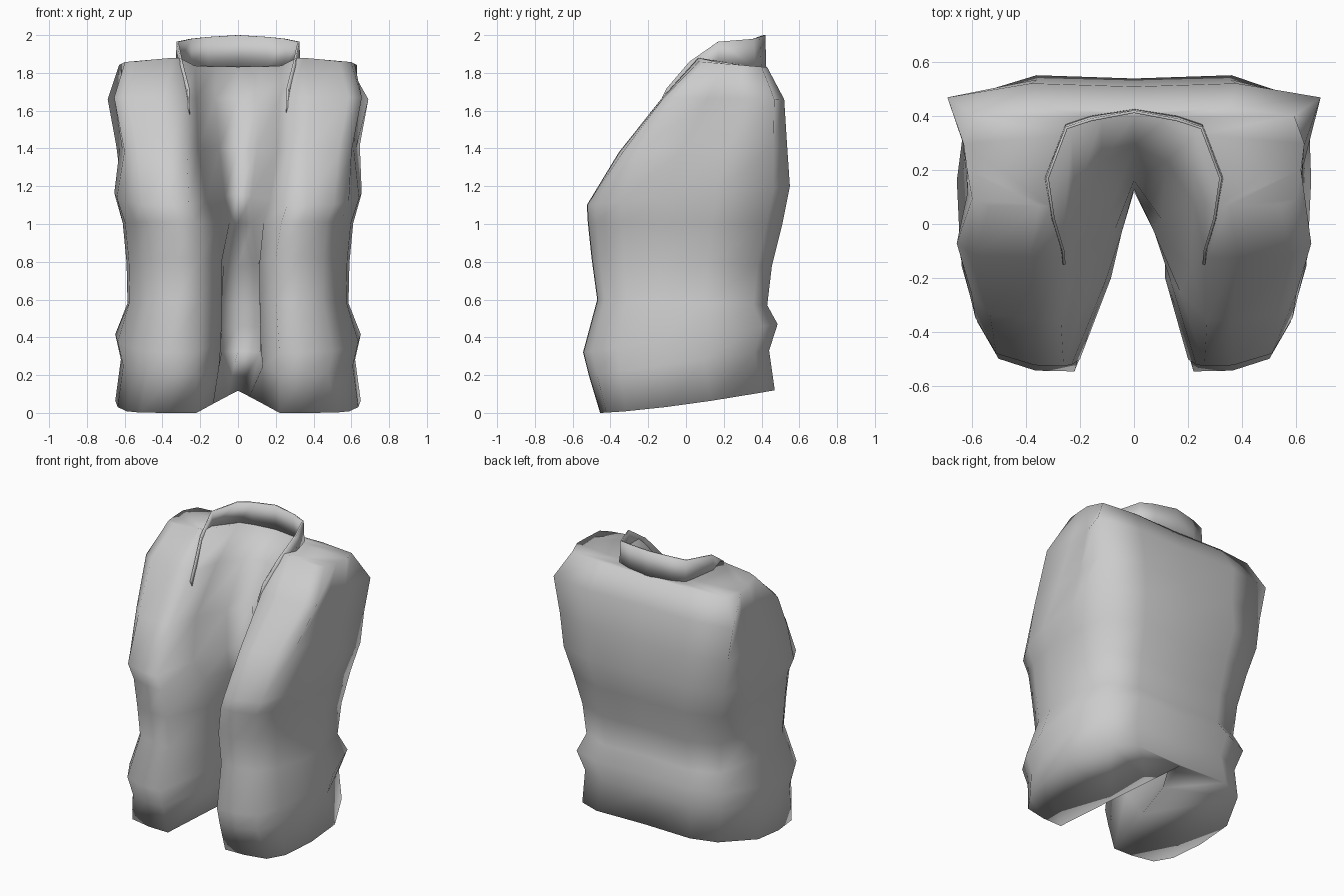
import bpy, bmesh, math

grey = bpy.data.materials.new("plain grey")
grey.diffuse_color = (0.6, 0.6, 0.6, 1)


def finish(name, bm, angle):
    bmesh.ops.recalc_face_normals(bm, faces=bm.faces)
    me = bpy.data.meshes.new(name)
    bm.to_mesh(me)
    bm.free()
    me.materials.append(grey)
    ob = bpy.data.objects.new(name, me)
    bpy.context.collection.objects.link(ob)
    bpy.ops.object.select_all(action='DESELECT')
    ob.select_set(True)
    bpy.context.view_layer.objects.active = ob
    bpy.ops.object.shade_smooth_by_angle(angle=math.radians(angle))
    return ob


# Vest body levels: front z, back z, half width, front y, back y,
# rear width factor, squareness, armhole inset
LEVELS = [
    (0.00, 0.12, 0.65, -0.46, 0.47, 0.80, 0.3, 1.0),
    (0.20, 0.33, 0.62, -0.52, 0.44, 0.84, 0.0, 1.0),
    (0.32, 0.47, 0.65, -0.55, 0.485, 0.86, 0.0, 1.0),
    (0.60, 0.57, 0.585, -0.475, 0.43, 0.88, 0.0, 1.0),
    (0.82, 0.78, 0.59, -0.505, 0.455, 0.90, 0.0, 1.0),
    (1.01, 1.00, 0.61, -0.525, 0.51, 0.93, 0.0, 1.0),
    (1.10, 1.20, 0.655, -0.53, 0.55, 0.94, 0.1, 1.0),
    (1.38, 1.42, 0.645, -0.36, 0.535, 1.00, 0.7, 0.97),
    (1.67, 1.66, 0.69, -0.13, 0.52, 1.00, 1.0, 0.91),
    (1.86, 1.83, 0.63, 0.06, 0.43, 0.94, 1.0, 1.0),
]
# Front opening per level: centre depth y, inner x, y, middle x, y, edge x
OPENING = [
    (0.45, 0.06, 0.21, 0.13, -0.08, 0.22),
    (0.42, 0.10, 0.38, 0.115, -0.20, 0.22),
    (0.42, 0.10, 0.38, 0.105, -0.20, 0.22),
    (0.39, 0.10, 0.36, 0.10, -0.20, 0.20),
    (0.38, 0.09, 0.34, 0.10, -0.20, 0.20),
    (0.12, 0.06, -0.03, 0.12, -0.21, 0.23),
    (0.13, 0.07, -0.02, 0.17, -0.25, 0.26),
    (0.16, 0.10, 0.02, 0.21, -0.16, 0.27),
    (0.29, 0.12, 0.23, 0.22, 0.08, 0.27),
    (0.40, 0.12, 0.39, 0.23, 0.33, 0.31),
]
bm = bmesh.new()
rings = []
for i, ((zf, zb, w, f, b, k, q, up), (n, ix, iy, mx, my, ex)) in enumerate(zip(LEVELS, OPENING)):
    s = b - f
    half = [(ix, iy), (mx, my), (ex, f + 0.005), (0.56 * w, f + 0.008),
            ((0.77 + 0.08 * q) * w, f + (0.05 - 0.03 * q) * s),
            ((0.89 + 0.06 * q) * w, f + (0.18 - 0.09 * q) * s),
            (0.98 * w * up, f + 0.38 * s),
            (w * up, f + 0.64 * s), (k * w, f + 0.92 * s), (0.55 * w, b)]
    left = [(-x, y) for x, y in reversed(half)]
    if 0 < i < 6:                            # slightly off-centre opening
        half[:2] = [(x + 0.015, y) for x, y in half[:2]]
        left[-2:] = [(x + 0.015, y) for x, y in left[-2:]]
    pts = [(0, n)] + half + [(0, b - 0.012)] + left
    ring = []
    for x, y in pts:
        p = 1.4 if i == 0 and abs(x) > 0.21 else 1.0
        z = zf + (zb - zf) * max(0, (y - f) / s) ** p
        if i == 9 and 0.3 < abs(x) < 0.36 and y < 0.2:
            z += 0.02                        # shoulder rises to the neck
        ring.append(bm.verts.new((x, y, z)))
    rings.append(ring)
N = len(rings[0])
for lo, hi in zip(rings, rings[1:]):
    for j in range(N):
        r = (j + 1) % N
        bm.faces.new((lo[j], lo[r], hi[r], hi[j]))
# underside and shoulder caps: strips joining front columns to back columns
H = N // 2
for r in (rings[0], rings[-1]):
    for side in (r[:H + 1], [r[0]] + r[:H - 1:-1]):
        a, c = 0, H
        while c - a > 2:
            bm.faces.new((side[a], side[a + 1], side[c - 1], side[c]))
            a, c = a + 1, c - 1
        if c - a == 2:
            bm.faces.new((side[a], side[a + 1], side[c]))
finish("vest_body", bm, 180)

# Standing collar running down into the lapel tips
TOP = [(0, .415, 2.0), (.16, .385, 1.99), (.25, .355, 1.98), (.32, .17, 1.965),
       (.298, .02, 1.86), (.262, -.10, 1.72), (.258, -.15, 1.62)]
BASE = [(0, .42, 1.83), (.16, .395, 1.82), (.25, .365, 1.82), (.325, .17, 1.85),
        (.305, .03, 1.76), (.272, -.07, 1.66), (.26, -.14, 1.58)]


def both(p):
    return [(-x, y, z) for x, y, z in reversed(p[1:])] + p


bm = bmesh.new()
t = [bm.verts.new(p) for p in both(TOP)]
b = [bm.verts.new(p) for p in both(BASE)]
for j in range(len(t) - 1):
    bm.faces.new((b[j], b[j + 1], t[j + 1], t[j]))
collar = finish("collar", bm, 60)
sol = collar.modifiers.new("thickness", 'SOLIDIFY')
sol.thickness = 0.01
sol.offset = 0
